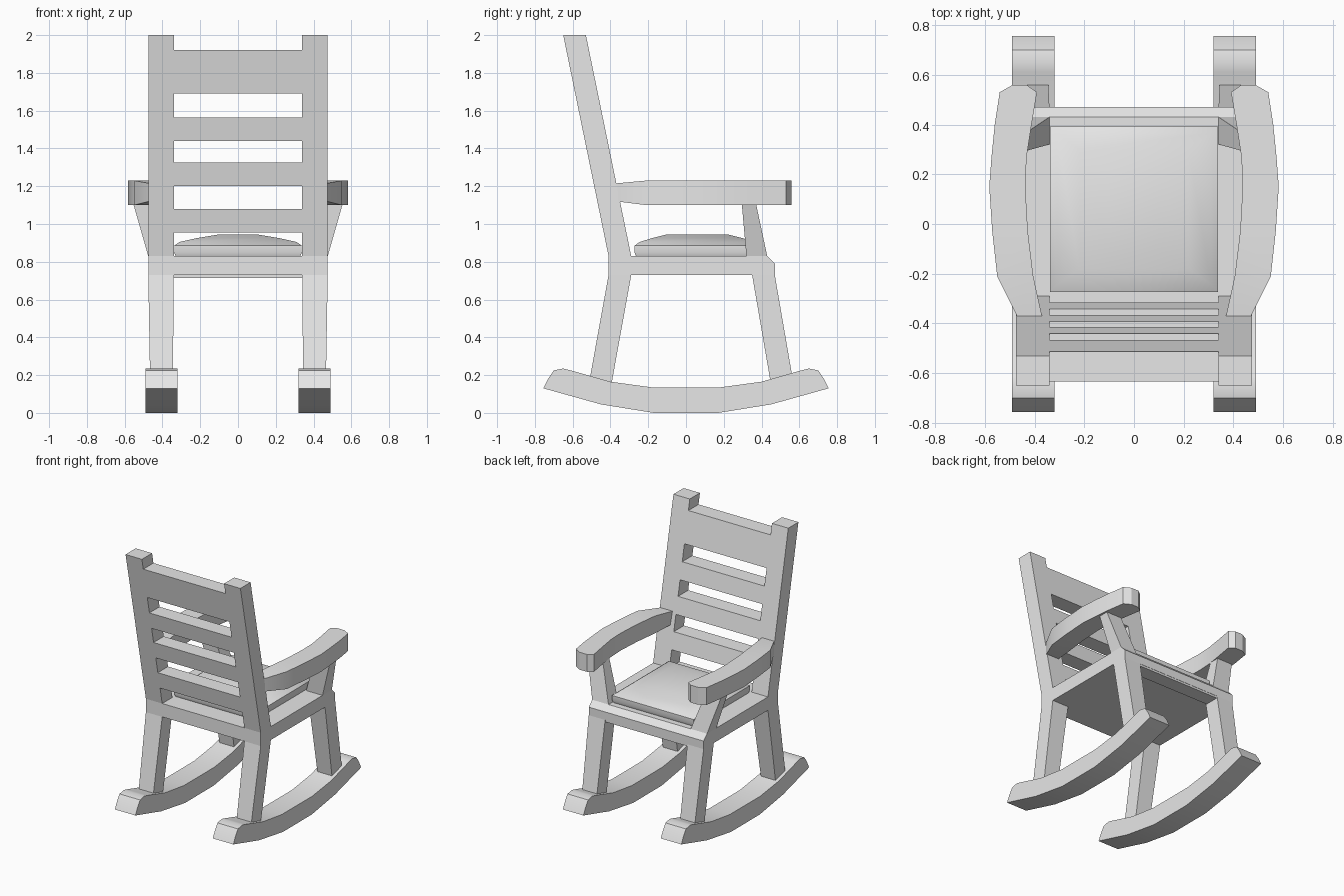
import bpy, bmesh

cube = bpy.data.objects.get("Cube")
if cube:
    bpy.data.objects.remove(cube, do_unlink=True)

paint = bpy.data.materials.new("light_grey")
paint.use_nodes = True
paint.diffuse_color = (0.8, 0.8, 0.8, 1)
paint.node_tree.nodes["Principled BSDF"].inputs["Base Color"].default_value = (0.8, 0.8, 0.8, 1)


def loft(name, rings, angle=0.5):
    """Skin a list of equal-length point rings and cap both ends."""
    bm = bmesh.new()
    loops = [[bm.verts.new(p) for p in ring] for ring in rings]
    for a, b in zip(loops, loops[1:]):
        for i in range(len(a)):
            j = (i + 1) % len(a)
            bm.faces.new((a[i], a[j], b[j], b[i]))
    bm.faces.new(loops[0])
    bm.faces.new(loops[-1])
    bmesh.ops.recalc_face_normals(bm, faces=bm.faces)
    mesh = bpy.data.meshes.new(name)
    bm.to_mesh(mesh)
    bm.free()
    obj = bpy.data.objects.new(name, mesh)
    bpy.context.collection.objects.link(obj)
    mesh.materials.append(paint)
    bpy.ops.object.select_all(action='DESELECT')
    obj.select_set(True)
    bpy.context.view_layer.objects.active = obj
    bpy.ops.object.shade_smooth_by_angle(angle=angle)
    return obj


def rect(x0, x1, y0, y1, z):
    return [(x0, y0, z), (x1, y0, z), (x1, y1, z), (x0, y1, z)]


def prism(name, profile, x0, x1):
    """Extrude a (y, z) profile across x."""
    return loft(name, [[(x, y, z) for y, z in profile] for x in (x0, x1)])


def pair(name, rings):
    """Build a part on the +x side and its mirror image."""
    loft("left_" + name, rings)
    loft("right_" + name, [[(-x, y, z) for x, y, z in r] for r in rings])


# Rockers: half profile mirrored front to back
top_half = [(0.18, 0.135), (0.40, 0.165), (0.61, 0.225), (0.65, 0.235),
            (0.70, 0.225), (0.73, 0.18), (0.755, 0.13)]
low_half = [(0.45, 0.045), (0.17, 0)]
half = top_half + low_half
rocker = half + [(-y, z) for y, z in reversed(half)]
pair("rocker", [[(x, y, z) for y, z in rocker] for x in (0.32, 0.49)])

# Legs
pair("back_leg", [rect(0.345, 0.465, -0.515, -0.395, 0.15),
                  rect(0.34, 0.475, -0.41, -0.29, 0.73)])
pair("front_leg", [rect(0.345, 0.465, 0.45, 0.57, 0.15),
                   rect(0.34, 0.475, 0.35, 0.47, 0.73)])

# Seat slab with chamfered front edge, and the lip below it
prism("seat", [(-0.41, 0.73), (0.47, 0.73), (0.47, 0.79), (0.43, 0.83), (-0.41, 0.83)],
      -0.475, 0.475)
loft("front_lip", [rect(-0.34, 0.34, 0.36, 0.468, z) for z in (0.715, 0.735)])


# Leaning backrest: depth follows the height
def lean(x0, x1, z):
    shift = -0.24 * (z - 0.83) / 1.17
    return rect(x0, x1, shift - 0.41, shift - 0.29, z)


pair("back_post", [lean(0.34, 0.475, z) for z in (0.83, 2)])
slats = [(0.955, 1.08), (1.2, 1.325), (1.44, 1.565), (1.69, 1.92)]
for n, heights in enumerate(slats, 1):
    loft(f"back_slat_{n}", [lean(-0.34, 0.34, z) for z in heights])

# Cushion with a domed top
cushion = [(0.33, 0.83, 0.325), (0.338, 0.85, 0.333), (0.338, 0.885, 0.333),
           (0.31, 0.905, 0.305), (0.22, 0.925, 0.24), (0.1, 0.945, 0.16)]
loft("cushion", [rect(-x, x, 0.06 - y, 0.06 + y, z) for x, z, y in cushion], 0.9)

# Arm supports flare outwards
pair("arm_support", [rect(0.34, 0.475, 0.32, 0.43, 0.83),
                     rect(0.43, 0.555, 0.295, 0.37, 1.11)])

# Curved armrests: stations of y, inner x, outer x, bottom z, top z
stations = [(-0.37, 0.37, 0.47, 1.12, 1.215), (-0.21, 0.405, 0.55, 1.1, 1.23),
            (-0.03, 0.427, 0.57, 1.1, 1.23), (0.15, 0.437, 0.582, 1.1, 1.23),
            (0.27, 0.432, 0.573, 1.1, 1.23), (0.4, 0.412, 0.56, 1.1, 1.23),
            (0.53, 0.39, 0.54, 1.1, 1.23), (0.558, 0.43, 0.49, 1.1, 1.23)]
pair("armrest", [[(a, y, b), (c, y, b), (c, y, t), (a, y, t)] for y, a, c, b, t in stations])
